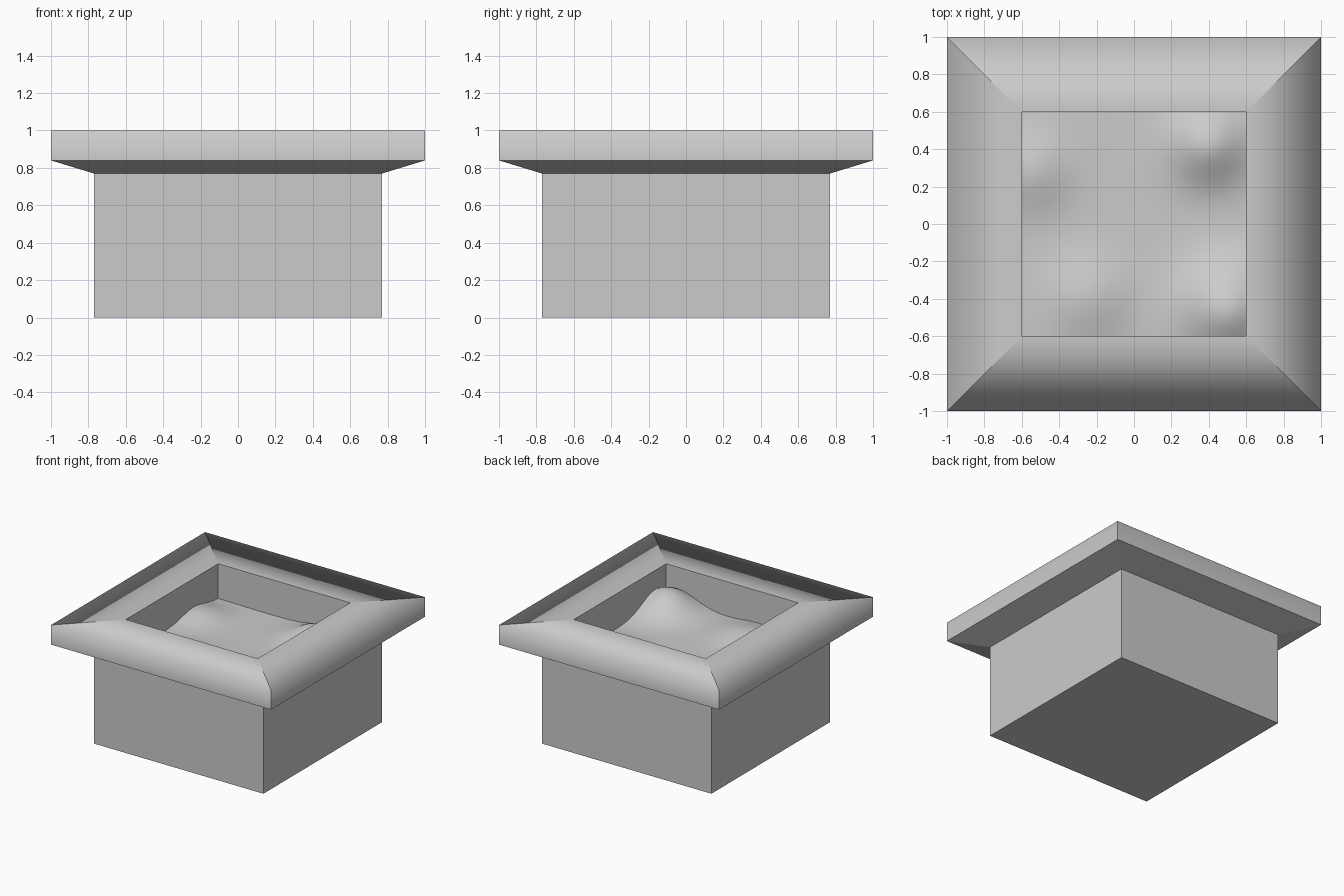
import bpy
import bmesh
import math

cube = bpy.data.objects.get("Cube")
if cube:
    bpy.data.objects.remove(cube, do_unlink=True)

# One grey for everything
grey = bpy.data.materials.new("light_grey")
grey.use_nodes = True
colour = (0.6, 0.6, 0.6, 1)
grey.diffuse_color = colour
grey.node_tree.nodes["Principled BSDF"].inputs["Base Color"].default_value = colour


def add_object(name, bm):
    bmesh.ops.recalc_face_normals(bm, faces=bm.faces)
    mesh = bpy.data.meshes.new(name)
    bm.to_mesh(mesh)
    bm.free()
    mesh.materials.append(grey)
    obj = bpy.data.objects.new(name, mesh)
    bpy.context.collection.objects.link(obj)
    return obj


def square_lathe(name, profile, soft_ring):
    """Sweep (half width, z) points round a square; only one ring is soft."""
    bm = bmesh.new()
    corners = [(-1, -1), (1, -1), (1, 1), (-1, 1)]
    rings = [[bm.verts.new((sx * r, sy * r, z)) for sx, sy in corners]
             for r, z in profile]
    for low, high in zip(rings, rings[1:]):
        for i in range(4):
            j = (i + 1) % 4
            bm.faces.new((low[i], low[j], high[j], high[i]))
    bm.faces.new(rings[0])
    bm.faces.new(rings[-1])
    for face in bm.faces:
        face.smooth = True
    soft = set(rings[soft_ring])
    for edge in bm.edges:
        edge.smooth = set(edge.verts) <= soft
    return add_object(name, bm)


# Square planter: body, flared underside, soft-edged rim, inner well
square_lathe("planter", [(0.77, 0), (0.77, 0.77), (1, 0.84),
                         (1, 1), (0.6, 1), (0.6, 0.6)], soft_ring=3)

# Uneven soil: (x, y, height, radius) of each mound
MOUNDS = [(0.5, -0.46, 0.16, 0.24), (0.4, 0.42, 0.12, 0.2),
          (-0.55, 0.28, 0.06, 0.2), (-0.25, -0.4, 0.06, 0.22)]


def soil_height(x, y):
    return 0.71 + sum(h * math.exp(-((x - mx) ** 2 + (y - my) ** 2) / r ** 2)
                      for mx, my, h, r in MOUNDS)


bm = bmesh.new()
bmesh.ops.create_grid(bm, x_segments=40, y_segments=40, size=0.6)
for v in bm.verts:
    v.co.z = soil_height(v.co.x, v.co.y)
for face in bm.faces:
    face.smooth = True
soil = add_object("soil", bm)
if soil.data.polygons[0].normal.z < 0:
    soil.data.flip_normals()
